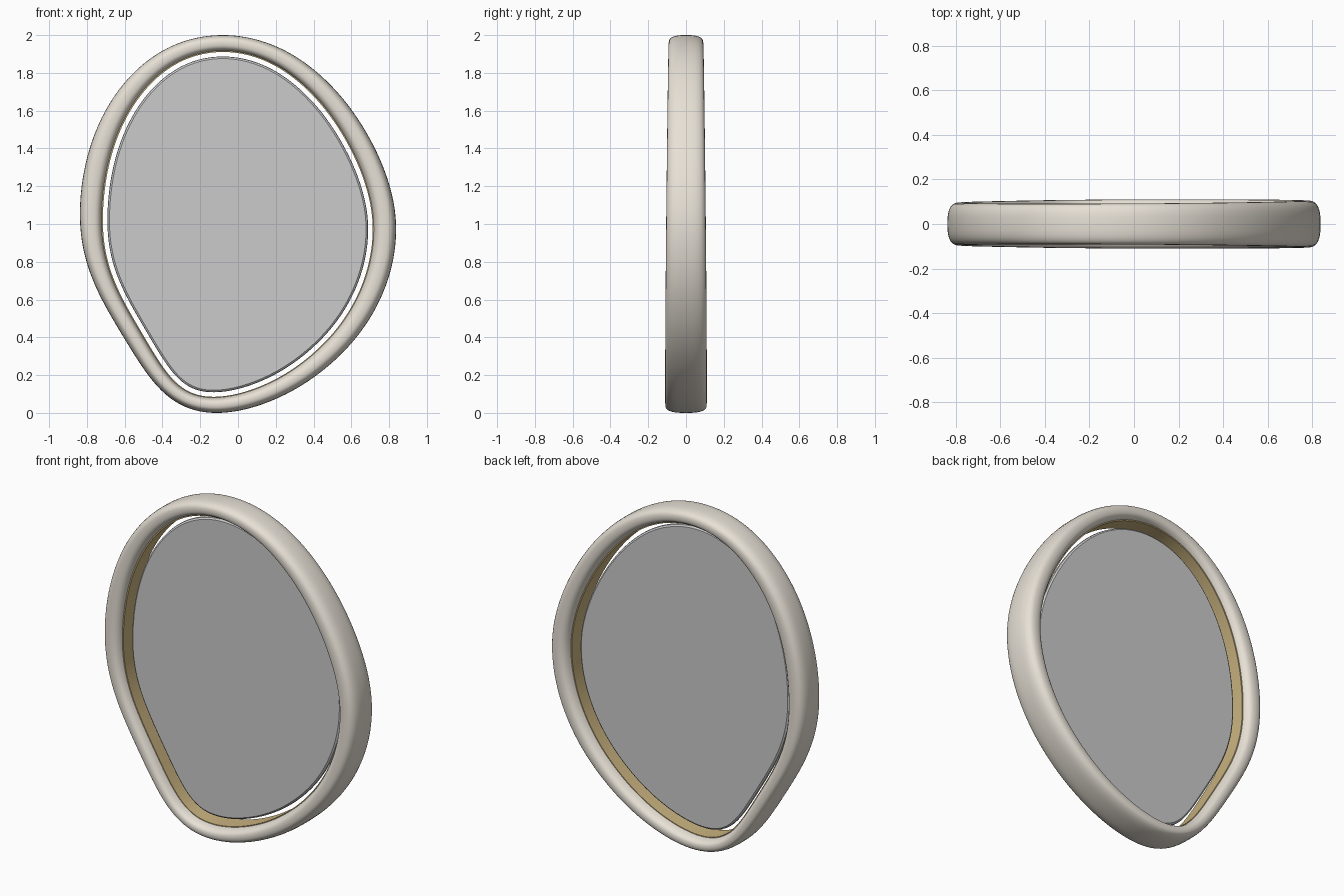
import bpy, bmesh, math
from mathutils import Vector

if "Cube" in bpy.data.objects:
    bpy.data.objects.remove(bpy.data.objects["Cube"])

# Outer outline of the frame (x, z), clockwise from the top
KEYS = [(-.08, 2), (.1, 1.975), (.32, 1.875), (.55, 1.665), (.72, 1.4), (.805, 1.18), (.835, 1),
        (.81, .78), (.735, .58), (.6, .38), (.4, .2), (.2, .085), (.02, .025), (-.12, .005),
        (-.27, .025), (-.39, .1), (-.49, .225), (-.61, .42), (-.73, .62), (-.805, .8), (-.84, 1),
        (-.82, 1.27), (-.745, 1.52), (-.62, 1.73), (-.45, 1.89), (-.27, 1.975)]
N = 200


def outline():
    # Closed spline, resampled evenly and relaxed
    dense, n = [], len(KEYS)
    for i in range(n):
        a, b, c, d = (Vector(KEYS[(i + k - 1) % n]) for k in range(4))
        for s in range(40):
            t = s / 40
            dense.append(.5 * (2 * b + (c - a) * t + (2 * a - 5 * b + 4 * c - d) * t * t
                               + (3 * b - a - 3 * c + d) * t ** 3))
    seg = [(dense[(i + 1) % len(dense)] - p).length for i, p in enumerate(dense)]
    step, acc, pts = sum(seg) / N, 0, []
    for p, l in zip(dense, seg):
        if len(pts) < N and acc >= len(pts) * step - 1e-9:
            pts.append(p.copy())
        acc += l
    n = len(pts)
    for _ in range(30):
        pts = [(pts[i - 1] + 2 * pts[i] + pts[(i + 1) % n]) / 4 for i in range(n)]
    x0, x1 = min(p.x for p in pts), max(p.x for p in pts)
    z0, z1 = min(p.y for p in pts), max(p.y for p in pts)
    return [Vector(((p.x - x0) / (x1 - x0) * 1.674 - .837, (p.y - z0) / (z1 - z0) * 2)) for p in pts]


PTS = outline()
NORM = []
for i in range(len(PTS)):
    t = (PTS[(i + 1) % len(PTS)] - PTS[i - 1]).normalized()
    NORM.append(Vector((t.y, -t.x)))          # points inward
WIDTH = [.088 + .037 * n.x ** 2 - (.022 if n.x > 0 and n.y > 0 else 0) * abs(2 * n.x * n.y)
         for n in NORM]
for _ in range(40):
    WIDTH = [(WIDTH[i - 1] + 2 * WIDTH[i] + WIDTH[(i + 1) % len(WIDTH)]) / 4 for i in range(len(WIDTH))]


def material(name, rgb):
    m = bpy.data.materials.new(name)
    m.diffuse_color = (*rgb, 1)
    m.use_nodes = True
    m.node_tree.nodes["Principled BSDF"].inputs["Base Color"].default_value = m.diffuse_color
    return m


def sweep(name, profile, closed=True, mat=None):
    # profile(i) gives (inward offset, y) pairs at outline point i
    bm = bmesh.new()
    rings = []
    for i, (p, n) in enumerate(zip(PTS, NORM)):
        rings.append([bm.verts.new((p.x + n.x * o, y, p.y + n.y * o)) for o, y in profile(i)])
    m = len(rings[0])
    for i in range(len(rings)):
        a, b = rings[i - 1], rings[i]
        for k in range(m if closed else m - 1):
            bm.faces.new((a[k], a[(k + 1) % m], b[(k + 1) % m], b[k]))
    if not closed:
        bm.faces.new([r[0] for r in rings])
        bm.faces.new([r[-1] for r in rings])
    bmesh.ops.recalc_face_normals(bm, faces=bm.faces[:])
    me = bpy.data.meshes.new(name)
    bm.to_mesh(me)
    bm.free()
    ob = bpy.data.objects.new(name, me)
    bpy.context.collection.objects.link(ob)
    if mat:
        me.materials.append(mat)
    bpy.ops.object.select_all(action='DESELECT')
    ob.select_set(True)
    bpy.context.view_layer.objects.active = ob
    bpy.ops.object.shade_smooth_by_angle(angle=math.radians(35))
    return ob


# Soft cream frame: rounded section that swells towards the bottom
def frame_section(i):
    p, w = PTS[i], (WIDTH[i] - .002) / 2
    h = .101 - .009 * (p.y - 1) + .004 * p.x / .84
    out = []
    for k in range(32):
        a = math.tau * k / 32
        c, s = math.cos(a), math.sin(a)
        out.append((w - w * math.copysign(abs(c) ** .72, c), h * math.copysign(abs(s) ** .72, s)))
    return out


sweep("frame", frame_section, mat=material("cream", (.8, .75, .67)))

# Brass liner on the inner wall
sweep("inner_liner", lambda i: [(WIDTH[i] - .02, -.055), (WIDTH[i], -.055),
                                (WIDTH[i], .055), (WIDTH[i] - .02, .055)],
      mat=material("brass", (.6, .46, .22)))

# Mirror pane with bevelled rims, floating inside the liner
sweep("mirror_pane", lambda i: [(WIDTH[i] + o, y) for o, y in
                                ((.035, -.016), (.026, -.009), (.024, 0), (.026, .009), (.035, .016))],
      closed=False)
